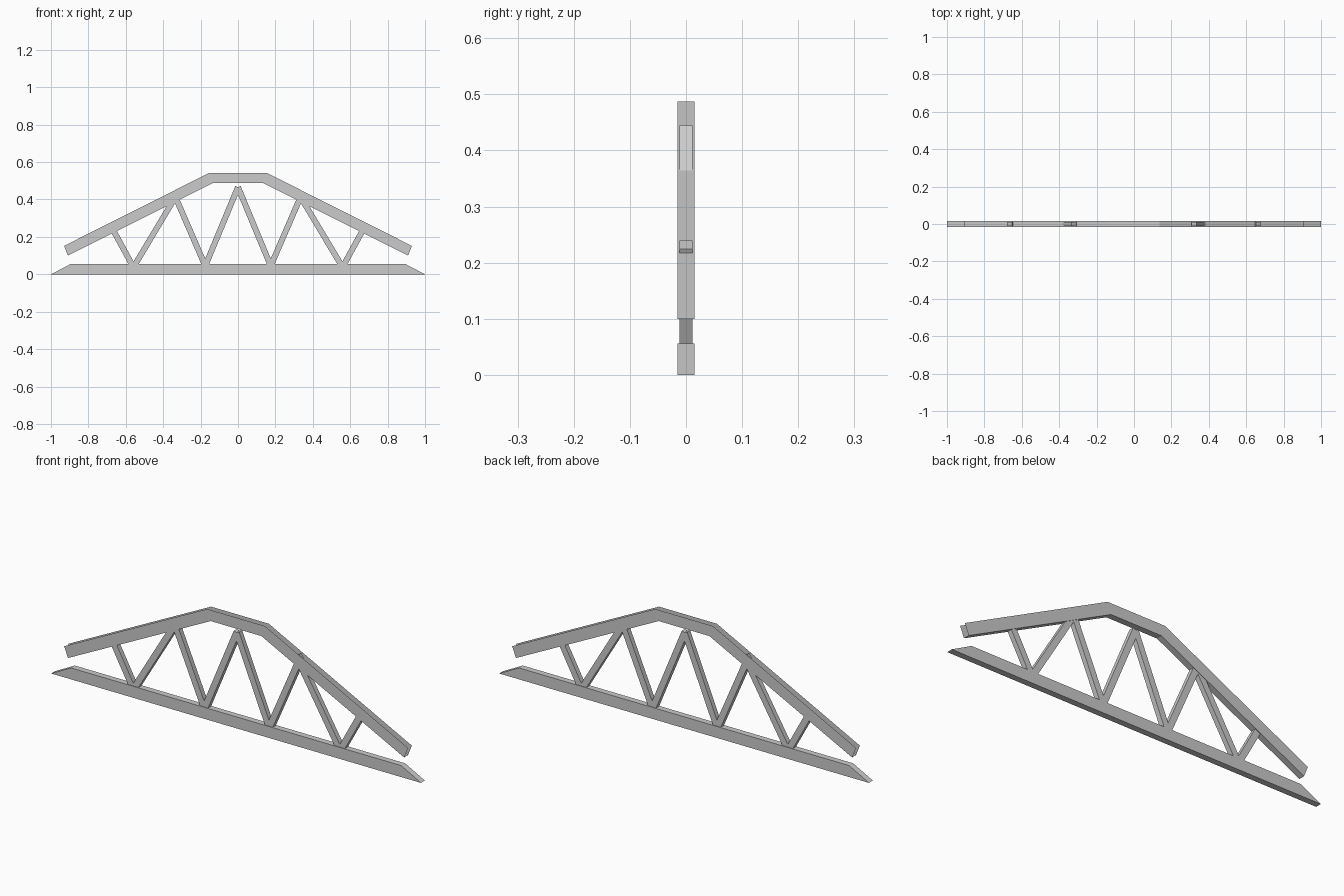
import bpy
import bmesh
from mathutils import Vector

cube = bpy.data.objects.get("Cube")
if cube:
    bpy.data.objects.remove(cube, do_unlink=True)

CHORD_HALF = 0.015   # half thickness of the chords in y
WEB_HALF = 0.012     # half thickness of the web members in y
WEB_WIDTH = 0.031

grey = bpy.data.materials.new("plain_grey")
grey.use_nodes = True
colour = (0.6, 0.6, 0.6, 1)
grey.diffuse_color = colour
grey.node_tree.nodes["Principled BSDF"].inputs["Base Color"].default_value = colour


def finish(name, bm):
    mesh = bpy.data.meshes.new(name)
    bm.to_mesh(mesh)
    bm.free()
    mesh.materials.append(grey)
    obj = bpy.data.objects.new(name, mesh)
    bpy.context.collection.objects.link(obj)
    return obj


def prism(name, outline, half):
    """Closed solid from an x-z outline, extruded through y."""
    bm = bmesh.new()
    face = bm.faces.new([bm.verts.new((x, -half, z)) for x, z in outline])
    ext = bmesh.ops.extrude_face_region(bm, geom=[face])
    moved = [v for v in ext["geom"] if isinstance(v, bmesh.types.BMVert)]
    bmesh.ops.translate(bm, verts=moved, vec=(0, 2 * half, 0))
    bmesh.ops.recalc_face_normals(bm, faces=bm.faces)
    return finish(name, bm)


def web(name, foot, head):
    """Square-ended bar between two points in the x-z plane."""
    a, b = Vector(foot), Vector(head)
    side = (b - a).orthogonal().normalized() * WEB_WIDTH / 2
    prism(name, [a - side, b - side, b + side, a + side], WEB_HALF)


def mirrored(points):
    return points + [(-x, z) for x, z in reversed(points)]


# Bottom chord with bevelled ends
prism("bottom_chord", mirrored([(1, 0), (0.893, 0.056)]), CHORD_HALF)

# Top chord: channel open along its top and at both ends
lower = mirrored([(0.909, 0.1), (0.137, 0.487)])
upper = mirrored([(0.93, 0.152), (0.156, 0.541)])
bm = bmesh.new()
rows = [[bm.verts.new((x, y, z)) for x, z in line]
        for line, y in ((upper, -CHORD_HALF), (lower, -CHORD_HALF),
                        (lower, CHORD_HALF), (upper, CHORD_HALF))]
for r, s in zip(rows, rows[1:]):
    for i in range(len(r) - 1):
        bm.faces.new((r[i], r[i + 1], s[i + 1], s[i]))
finish("top_chord", bm)

# Web members, repeated on both sides
webs = {
    "outer_web": ((0.56, 0.04), (0.665, 0.232)),
    "long_web": ((0.555, 0.045), (0.32, 0.437)),
    "middle_web": ((0.175, 0.045), (0.333, 0.41)),
    "centre_web": ((0.175, 0.045), (0.0, 0.466)),
}
for name, ends in webs.items():
    for prefix, sign in (("left_", 1), ("right_", -1)):
        web(prefix + name, *[(sign * x, z) for x, z in ends])
